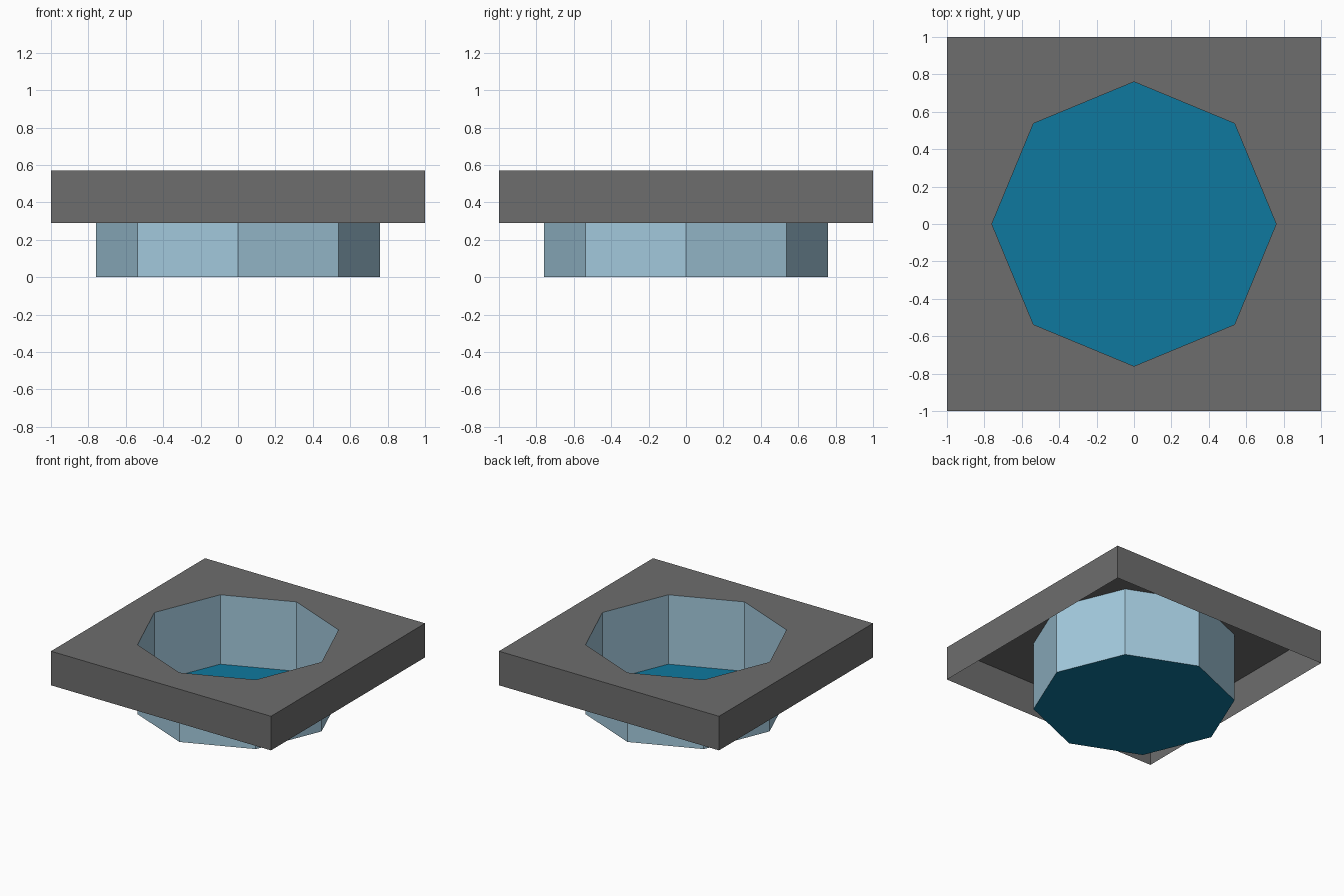
import bpy, bmesh, math

if "Cube" in bpy.data.objects:
    bpy.data.objects.remove(bpy.data.objects["Cube"])

TOP, RIM, BASE = 0.57, 0.29, 0.0
RADIUS = 0.76


def material(name, rgb):
    m = bpy.data.materials.new(name)
    m.diffuse_color = (*rgb, 1.0)
    m.use_nodes = True
    m.node_tree.nodes["Principled BSDF"].inputs["Base Color"].default_value = m.diffuse_color
    return m


def finish(name, bm, mat):
    bmesh.ops.dissolve_limit(bm, angle_limit=0.01, verts=bm.verts[:], edges=bm.edges[:]) if name == "basin_floor" else None
    mesh = bpy.data.meshes.new(name)
    bm.to_mesh(mesh)
    bm.free()
    mesh.materials.append(mat)
    obj = bpy.data.objects.new(name, mesh)
    bpy.context.collection.objects.link(obj)
    return obj


def octagon(r, z):
    return [(r * math.cos(k * math.pi / 4), r * math.sin(k * math.pi / 4), z) for k in range(8)]


def square(z):
    # corners and edge midpoints, matching the octagon points one to one
    return [(round(math.cos(k * math.pi / 4)), round(math.sin(k * math.pi / 4)), z) for k in range(8)]


def add_band(bm, lower, upper):
    for k in range(8):
        j = (k + 1) % 8
        bm.faces.new((lower[k], lower[j], upper[j], upper[k]))


stone = material("grey stone", (0.155, 0.155, 0.155))
tile = material("pale blue tile", (0.365, 0.585, 0.72))
water = material("deep blue floor", (0.0046, 0.19, 0.345))

# Square surround: thin outer skirt and top with an octagonal opening, open below
bm = bmesh.new()
low, high, hole = [[bm.verts.new(p) for p in ring]
                   for ring in (square(RIM), square(TOP), octagon(RADIUS, TOP))]
add_band(bm, low, high)
add_band(bm, high, hole)
finish("surround", bm, stone)

# Octagonal basin wall, facing inwards
bm = bmesh.new()
low, high = [[bm.verts.new(p) for p in octagon(RADIUS, z)] for z in (BASE, TOP)]
add_band(bm, high, low)
finish("basin_wall", bm, tile)

# Basin floor
bm = bmesh.new()
bm.faces.new([bm.verts.new(p) for p in octagon(RADIUS, BASE)])
finish("basin_floor", bm, water)
